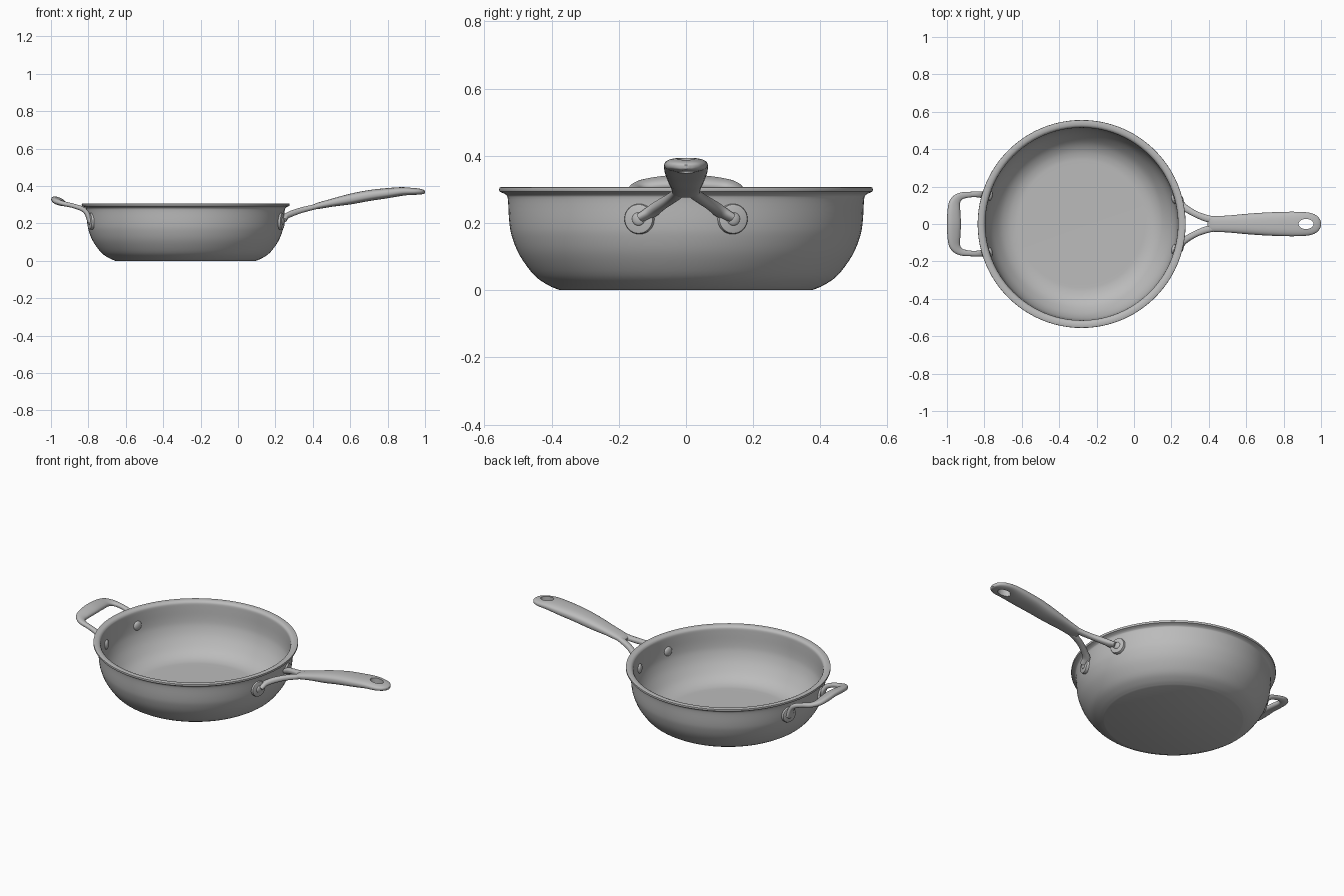
import bpy, bmesh, math
from mathutils import Vector, Matrix

cube = bpy.data.objects.get("Cube")
if cube:
    bpy.data.objects.remove(cube, do_unlink=True)

steel = bpy.data.materials.new("brushed steel grey")
steel.use_nodes = True
GREY = (0.5, 0.5, 0.5, 1)
steel.diffuse_color = GREY
steel.node_tree.nodes["Principled BSDF"].inputs["Base Color"].default_value = GREY

PAN_X = -0.28


def finish(name, bm, angle=40):
    """Turn a bmesh into a smooth-shaded steel object."""
    bmesh.ops.remove_doubles(bm, verts=bm.verts, dist=1e-5)
    bmesh.ops.recalc_face_normals(bm, faces=bm.faces)
    mesh = bpy.data.meshes.new(name)
    bm.to_mesh(mesh)
    bm.free()
    obj = bpy.data.objects.new(name, mesh)
    bpy.context.collection.objects.link(obj)
    mesh.materials.append(steel)
    smooth(obj, angle)
    return obj


def smooth(obj, angle=40):
    bpy.ops.object.select_all(action='DESELECT')
    obj.select_set(True)
    bpy.context.view_layer.objects.active = obj
    bpy.ops.object.shade_smooth_by_angle(angle=math.radians(angle))


def spline(pts, steps):
    """Catmull-Rom curve through points of any dimension."""
    pts = [Vector(p) for p in pts]
    ext = [2 * pts[0] - pts[1]] + pts + [2 * pts[-1] - pts[-2]]
    out = []
    for a, b, c, d in zip(ext, ext[1:], ext[2:], ext[3:]):
        for i in range(steps):
            t = i / steps
            out.append(0.5 * (2 * b + (c - a) * t + (2 * a - 5 * b + 4 * c - d) * t * t
                              + (3 * b - a - 3 * c + d) * t ** 3))
    return out + [pts[-1]]


def bridge(bm, r1, r2):
    n = len(r1)
    for i in range(n):
        bm.faces.new((r1[i], r1[(i + 1) % n], r2[(i + 1) % n], r2[i]))


def lathe(name, profile, segs, matrix):
    """Revolve (radius, height) points about the matrix's z axis."""
    bm = bmesh.new()
    rings = []
    for r, z in profile:
        rings.append([bm.verts.new(matrix @ Vector((r * math.cos(2 * math.pi * k / segs),
                                                    r * math.sin(2 * math.pi * k / segs), z)))
                      for k in range(segs)])
    for r1, r2 in zip(rings, rings[1:]):
        bridge(bm, r1, r2)
    bmesh.ops.dissolve_degenerate(bm, dist=1e-6, edges=bm.edges)
    return finish(name, bm)


def sweep(name, stations, up, steps=5, power=2.4, segs=24):
    """Rounded bar through (x, y, z, half width, half thickness) stations."""
    path = spline(stations, steps)
    pos = [Vector(p[:3]) for p in path]
    bm = bmesh.new()
    rings = []
    for i, p in enumerate(path):
        t = (pos[min(i + 1, len(pos) - 1)] - pos[max(i - 1, 0)]).normalized()
        side = t.cross(Vector(up)).normalized()
        nor = side.cross(t)
        ring = []
        for k in range(segs):
            c, s = math.cos(2 * math.pi * k / segs), math.sin(2 * math.pi * k / segs)
            c = math.copysign(abs(c) ** (2 / power), c)
            s = math.copysign(abs(s) ** (2 / power), s)
            ring.append(bm.verts.new(pos[i] + side * c * p[3] + nor * s * p[4]))
        rings.append(ring)
    for r1, r2 in zip(rings, rings[1:]):
        bridge(bm, r1, r2)
    bm.faces.new(rings[0])
    bm.faces.new(rings[-1])
    return finish(name, bm, 50)


# Pan body: curved outer wall, flared rim, inner wall and floor
outer = spline([(0.375, 0), (0.41, 0.015), (0.452, 0.045), (0.495, 0.104), (0.518, 0.16),
                (0.526, 0.205), (0.53, 0.27), (0.536, 0.284), (0.549, 0.291)], 4)
rim = [(0.554, 0.293), (0.556, 0.298), (0.555, 0.305), (0.551, 0.307), (0.53, 0.306)]
inner = spline([(0.522, 0.302), (0.516, 0.292), (0.514, 0.265), (0.511, 0.205), (0.503, 0.16),
                (0.48, 0.108), (0.44, 0.056), (0.40, 0.028), (0.36, 0.016), (0.32, 0.014)], 4)
lathe("pan_body", [(0, 0)] + [tuple(p) for p in outer] + rim + [tuple(p) for p in inner]
      + [(0, 0.014)], 96, Matrix.Translation((PAN_X, 0, 0)))

# Mounting pads with rivets outside and rivet heads inside the wall
PAD = [(0, -0.012), (0.045, -0.012), (0.045, 0.007), (0.043, 0.011), (0.038, 0.013), (0, 0.013)]


def dome(r, h):
    return [(r, -0.012)] + [(r * math.cos(a), h * math.sin(a))
                            for a in [i * math.pi / 12 for i in range(7)]]


def wall_mount(label, sign, y):
    ang = math.asin(y / 0.526)
    d = Vector((sign * math.cos(ang), math.sin(ang), 0))
    rot = d.to_track_quat('Z', 'Y').to_matrix().to_4x4()
    at = lambda r, dirn=rot: Matrix.Translation(Vector((PAN_X, 0, 0.212)) + d * r) @ dirn
    lathe(label + "_pad", PAD, 32, at(0.526))
    lathe(label + "_rivet", dome(0.02, 0.008), 24, at(0.538))
    inward = (-d).to_track_quat('Z', 'Y').to_matrix().to_4x4()
    lathe(label + "_inner_rivet", dome(0.027, 0.013), 24, at(0.511, inward))


for side, s in (("left", 1), ("right", -1)):
    wall_mount("long_handle_" + ("back" if s > 0 else "front"), 1, 0.138 * s)
    wall_mount("loop_handle_" + ("back" if s > 0 else "front"), -1, 0.152 * s)

# Forked arms joining the long grip to its pads
for label, s in (("back", 1), ("front", -1)):
    sweep("fork_arm_" + label,
          [(0.238, 0.132 * s, 0.214, 0.026, 0.013), (0.252, 0.102 * s, 0.234, 0.023, 0.015),
           (0.285, 0.078 * s, 0.252, 0.018, 0.016), (0.34, 0.048 * s, 0.271, 0.017, 0.015),
           (0.40, 0.027 * s, 0.286, 0.019, 0.014), (0.46, 0.017 * s, 0.303, 0.018, 0.014)],
          (-0.3, 0, 1))

# Long grip with a rounded end
grip = sweep("long_handle_grip", [
    (x, 0, z, w, h) for x, z, w, h in (
        (0.395, 0.284, 0.034, 0.009), (0.42, 0.292, 0.041, 0.016), (0.5, 0.31, 0.045, 0.021),
        (0.6, 0.33, 0.054, 0.028), (0.7, 0.349, 0.061, 0.029), (0.8, 0.362, 0.065, 0.027),
        (0.88, 0.371, 0.065, 0.023), (0.94, 0.371, 0.060, 0.019), (0.975, 0.37, 0.046, 0.015),
        (0.992, 0.368, 0.028, 0.011), (1.0, 0.367, 0.008, 0.006))],
    (0, 0, 1), power=2.6, segs=32)

# Hanging hole through the grip
cutter = lathe("hole_cutter", [(0, -0.1), (1, -0.1), (1, 0.1), (0, 0.1)], 32,
               Matrix.Translation((0.92, 0, 0.37)) @ Matrix.Diagonal((0.04, 0.027, 1, 1)))
cutter.hide_render = True
cut = grip.modifiers.new("hole", 'BOOLEAN')
cut.operation = 'DIFFERENCE'
cut.solver = 'EXACT'
cut.object = cutter
bpy.context.view_layer.objects.active = grip
bpy.ops.object.modifier_apply(modifier=cut.name)
bpy.data.objects.remove(cutter, do_unlink=True)
smooth(grip)

# Short loop handle, mirrored half path
half = [(-0.793, 0.152, 0.208, 0.028, 0.012), (-0.806, 0.155, 0.25, 0.021, 0.013),
        (-0.83, 0.158, 0.276, 0.016, 0.013), (-0.88, 0.157, 0.294, 0.015, 0.012),
        (-0.93, 0.147, 0.305, 0.020, 0.013), (-0.958, 0.115, 0.313, 0.030, 0.016),
        (-0.963, 0.06, 0.319, 0.036, 0.018)]
loop = half + [(-0.962, 0, 0.322, 0.038, 0.018)] + [(x, -y, z, w, h) for x, y, z, w, h in half[::-1]]
sweep("loop_handle", loop, (0.35, 0, 1))
